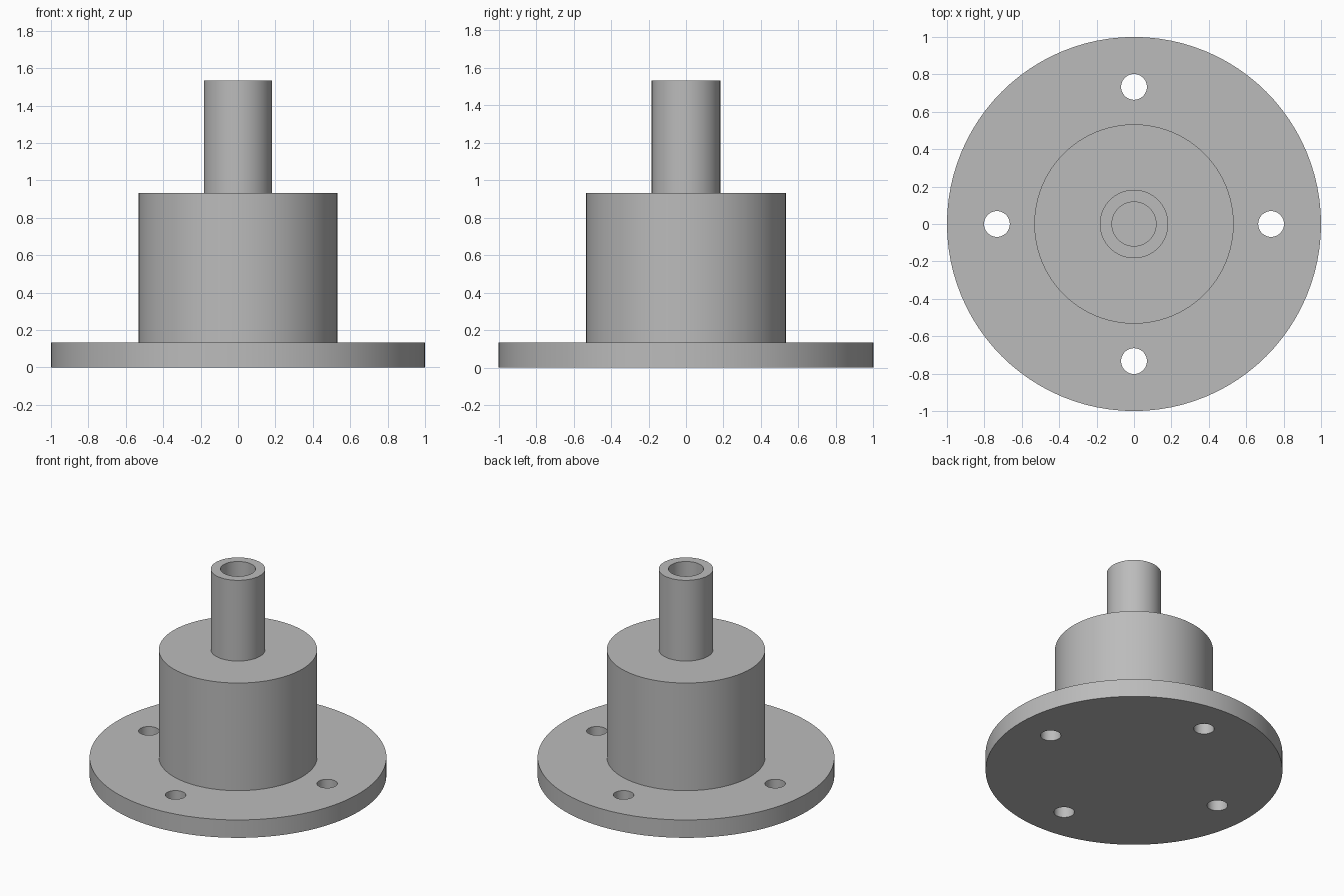
import bpy
import bmesh
from math import cos, sin, pi, radians
from mathutils import Matrix, Vector

default_cube = bpy.data.objects.get("Cube")
if default_cube:
    bpy.data.objects.remove(default_cube, do_unlink=True)

# Main dimensions
FLANGE_R, FLANGE_TOP = 1.0, 0.133
BODY_R, BODY_TOP = 0.533, 0.933
STUB_R, STUB_TOP = 0.183, 1.533
BORE_R, BORE_FLOOR = 0.118, BODY_TOP
BOLT_CIRCLE, BOLT_R = 0.733, 0.069

grey = bpy.data.materials.new("plain grey")
grey.use_nodes = True
colour = (0.5, 0.5, 0.5, 1)
grey.diffuse_color = colour
grey.node_tree.nodes["Principled BSDF"].inputs["Base Color"].default_value = colour


def add_object(name, bm):
    bmesh.ops.recalc_face_normals(bm, faces=bm.faces)
    mesh = bpy.data.meshes.new(name)
    bm.to_mesh(mesh)
    bm.free()
    mesh.materials.append(grey)
    obj = bpy.data.objects.new(name, mesh)
    bpy.context.collection.objects.link(obj)
    return obj


def lathe(name, profile, steps=96):
    """Turn a profile of (radius, height) about z, capping both ends."""
    bm = bmesh.new()
    rings = []
    for r, z in profile:
        angles = [2 * pi * i / steps for i in range(steps)]
        rings.append([bm.verts.new((r * cos(a), r * sin(a), z)) for a in angles])
    for low, high in zip(rings, rings[1:]):
        for i in range(steps):
            j = (i + 1) % steps
            bm.faces.new((low[i], low[j], high[j], high[i]))
    bm.faces.new(rings[0])
    bm.faces.new(rings[-1])
    return add_object(name, bm)


# Flange, body and bored stub turned as one solid
hub = lathe("flanged_hub", [
    (FLANGE_R, 0), (FLANGE_R, FLANGE_TOP),
    (BODY_R, FLANGE_TOP), (BODY_R, BODY_TOP),
    (STUB_R, BODY_TOP), (STUB_R, STUB_TOP),
    (BORE_R, STUB_TOP), (BORE_R, BORE_FLOOR),
])

# Four drills for the bolt holes
bm = bmesh.new()
for i in range(4):
    a = i * pi / 2
    spot = Vector((BOLT_CIRCLE * cos(a), BOLT_CIRCLE * sin(a), FLANGE_TOP / 2))
    bmesh.ops.create_cone(bm, cap_ends=True, segments=48, radius1=BOLT_R,
                          radius2=BOLT_R, depth=0.4, matrix=Matrix.Translation(spot))
drills = add_object("bolt_hole_cutter", bm)

cut = hub.modifiers.new("bolt holes", 'BOOLEAN')
cut.operation = 'DIFFERENCE'
cut.solver = 'EXACT'
cut.object = drills

# Apply the cut, then smooth the round walls and keep the rims sharp
bpy.ops.object.select_all(action='DESELECT')
hub.select_set(True)
bpy.context.view_layer.objects.active = hub
bpy.ops.object.modifier_apply(modifier=cut.name)
bpy.data.objects.remove(drills, do_unlink=True)
bpy.ops.object.shade_smooth_by_angle(angle=radians(30))
